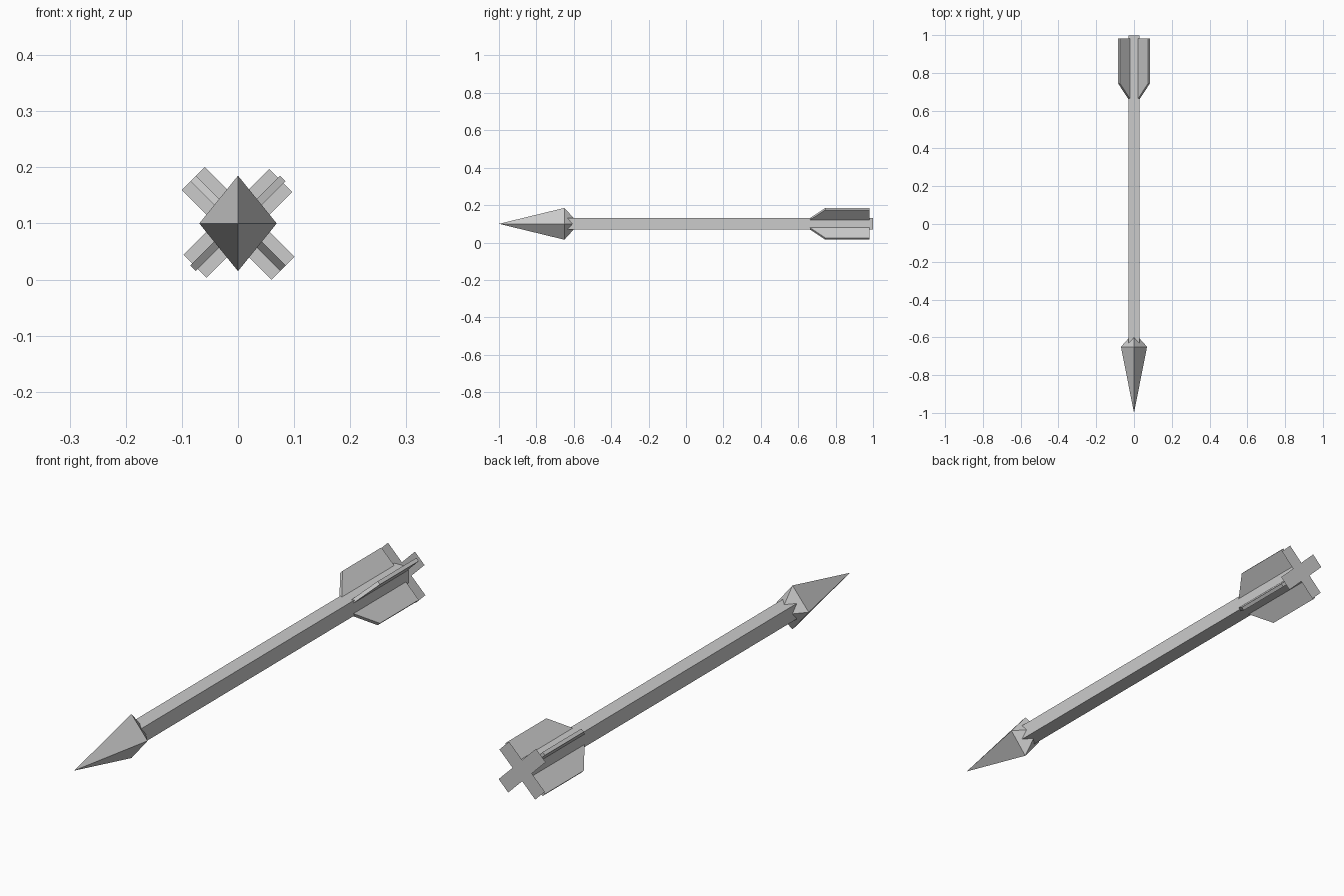
import bpy, bmesh, math
from mathutils import Matrix, Vector

cube = bpy.data.objects.get("Cube")
if cube:
    bpy.data.objects.remove(cube)

AXIS_Z = 0.1       # height of the shaft's centre line
SHAFT = 0.03       # half width of the shaft

grey = bpy.data.materials.new("plain_grey")
grey.use_nodes = True
grey.diffuse_color = (0.6, 0.6, 0.6, 1)
grey.node_tree.nodes["Principled BSDF"].inputs["Base Color"].default_value = (0.6, 0.6, 0.6, 1)


def add_object(name, bm):
    bmesh.ops.translate(bm, verts=bm.verts, vec=(0, 0, AXIS_Z))
    bmesh.ops.recalc_face_normals(bm, faces=bm.faces)
    mesh = bpy.data.meshes.new(name)
    bm.to_mesh(mesh)
    bm.free()
    mesh.materials.append(grey)
    obj = bpy.data.objects.new(name, mesh)
    bpy.context.collection.objects.link(obj)
    return obj


# Square shaft
bm = bmesh.new()
start, end = -0.64, 0.999
bmesh.ops.create_cube(bm, size=1)
bmesh.ops.scale(bm, verts=bm.verts, vec=(2 * SHAFT, end - start, 2 * SHAFT))
bmesh.ops.translate(bm, verts=bm.verts, vec=(0, (start + end) / 2, 0))
add_object("shaft", bm)

# Arrowhead: long front pyramid and short back pyramid on a diamond ring
bm = bmesh.new()
ring = [bm.verts.new((0.069 * math.cos(a), -0.65, 0.085 * math.sin(a)))
        for a in (i * math.pi / 2 for i in range(4))]
for apex_y in (-1.0, -0.573):
    apex = bm.verts.new((0, apex_y, 0))
    for i in range(4):
        bm.faces.new((ring[i], ring[(i + 1) % 4], apex))
add_object("arrowhead", bm)

# Four thin diagonal fins: profile of (radius, y), given thickness
FIN_PROFILE = [(0.02, 0.645), (0.113, 0.745), (0.113, 0.982), (0.02, 0.982)]
FIN_THICK = 0.014
FIN_NAMES = ("upper_left", "upper_right", "lower_right", "lower_left")
for i, name in enumerate(FIN_NAMES):
    bm = bmesh.new()
    face = bm.faces.new([bm.verts.new((r, y, -FIN_THICK / 2)) for r, y in FIN_PROFILE])
    out = bmesh.ops.extrude_face_region(bm, geom=[face])
    top = [v for v in out["geom"] if isinstance(v, bmesh.types.BMVert)]
    bmesh.ops.translate(bm, verts=top, vec=(0, 0, FIN_THICK))
    turn = Matrix.Rotation(-math.radians(45 + 90 * i), 3, 'Y')
    bmesh.ops.rotate(bm, verts=bm.verts, cent=(0, 0, 0), matrix=turn)
    add_object("fin_" + name, bm)

# Flat diagonal cross closing the tail
bm = bmesh.new()
outline = []
for i, reach in enumerate((0.108, 0.113, 0.108, 0.113)):
    turn = Matrix.Rotation(-math.radians(45 + 90 * i), 3, 'Y')
    for r, side in ((reach, -0.029), (reach, 0.029), (0.029, 0.029)):
        outline.append(bm.verts.new(turn @ Vector((r, 1.0, side))))
bm.faces.new(outline)
add_object("tail_cross", bm)
